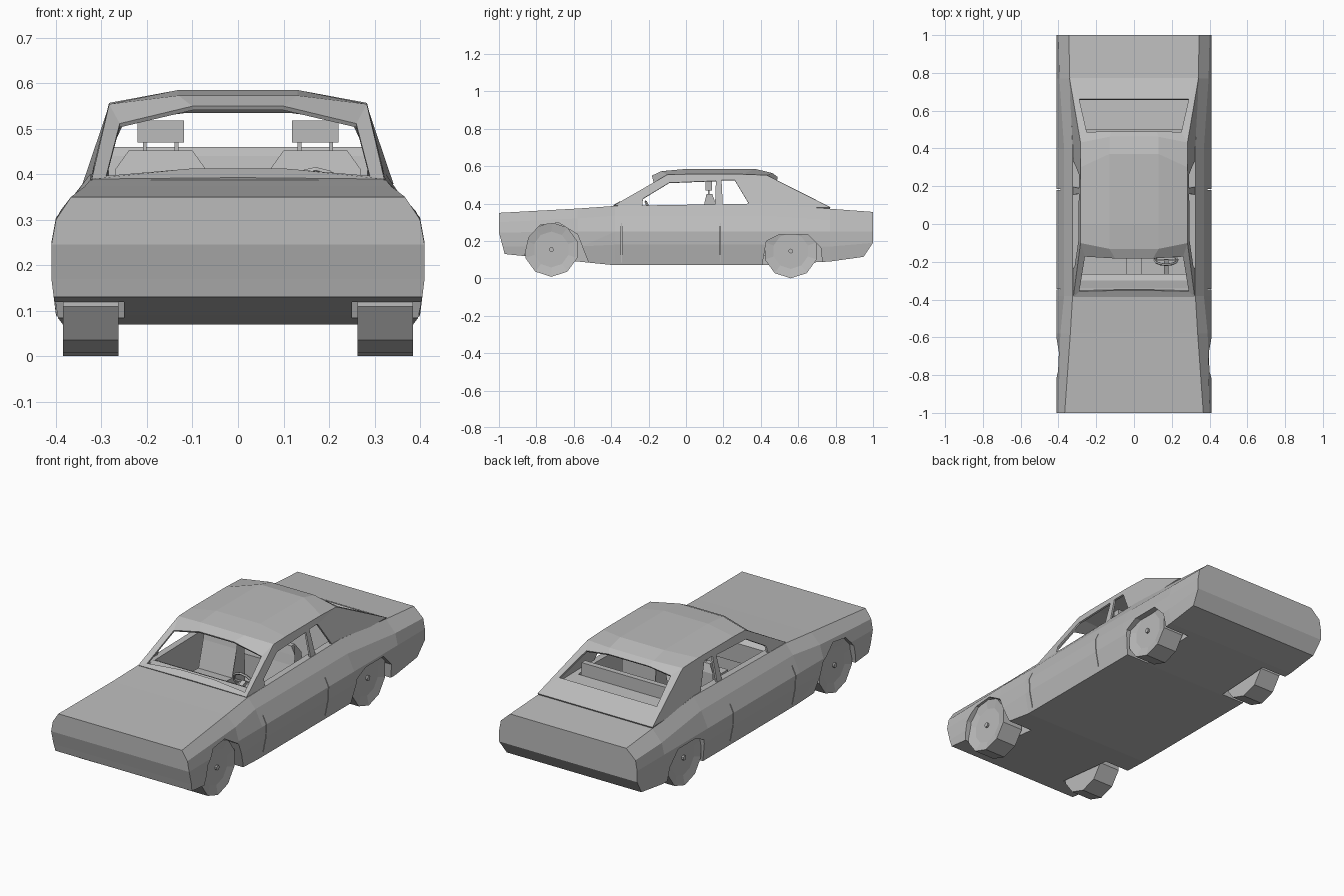
import bpy, bmesh, math
from mathutils import Matrix

if "Cube" in bpy.data.objects:
    bpy.data.objects.remove(bpy.data.objects["Cube"])

grey = bpy.data.materials.new("light_grey")
grey.diffuse_color = (0.5, 0.5, 0.5, 1)
grey.use_nodes = True
grey.node_tree.nodes["Principled BSDF"].inputs["Base Color"].default_value = grey.diffuse_color


def finish(name, bm, merge=0.0):
    if merge:
        bmesh.ops.remove_doubles(bm, verts=bm.verts, dist=merge)
    bmesh.ops.recalc_face_normals(bm, faces=bm.faces)
    me = bpy.data.meshes.new(name)
    bm.to_mesh(me)
    bm.free()
    me.materials.append(grey)
    ob = bpy.data.objects.new(name, me)
    bpy.context.collection.objects.link(ob)
    return ob


def prism(name, pts, x0, x1, taper=None):
    """Side outline (y, z) extruded from x0 to x1; taper = (height, factor)."""
    bm = bmesh.new()
    a = [bm.verts.new((x0, y, z)) for y, z in pts]
    b = [bm.verts.new((x1, y, z)) for y, z in pts]
    n = len(pts)
    bm.faces.new(a)
    bm.faces.new(b[::-1])
    for i in range(n):
        j = (i + 1) % n
        bm.faces.new((a[i], b[i], b[j], a[j]))
    if taper:
        c = (x0 + x1) / 2
        for v in bm.verts:
            if v.co.z > taper[0]:
                v.co.x = c + (v.co.x - c) * taper[1]
    return finish(name, bm)


def box(name, x0, x1, y0, y1, z0, z1):
    return prism(name, [(y0, z0), (y1, z0), (y1, z1), (y0, z1)], x0, x1)


def cut(ob, cutter):
    cutter.hide_render = True
    m = ob.modifiers.new("cut", 'BOOLEAN')
    m.operation, m.solver, m.object = 'DIFFERENCE', 'EXACT', cutter
    dg = bpy.context.evaluated_depsgraph_get()
    me = bpy.data.meshes.new_from_object(ob.evaluated_get(dg))
    ob.modifiers.clear()
    ob.data = me
    bpy.data.objects.remove(cutter)


# Lower body: half sections lofted along y, each point (x, z, y offset)
stations = [
    (-1.0, [(.405, .13, .03), (.41, .17, .02), (.41, .245, 0), (.40, .30, 0), (.367, .35, 0)]),
    (-.58, [(.40, .09, 0), (.41, .17, 0), (.41, .25, 0), (.39, .32, 0), (.337, .373, 0)]),
    (-.38, [(.385, .07, 0), (.407, .18, 0), (.41, .25, 0), (.37, .335, 0), (.325, .387, 0)]),
    (.40, [(.385, .07, 0), (.407, .18, 0), (.41, .25, 0), (.37, .335, 0), (.325, .40, 0)]),
    (.77, [(.40, .09, 0), (.41, .17, 0), (.41, .25, 0), (.395, .31, 0), (.34, .372, 0)]),
    (1.0, [(.40, .115, -.05), (.41, .19, 0), (.41, .25, 0), (.40, .305, 0), (.345, .355, 0)]),
]
bm = bmesh.new()
rings = []
for y, sec in stations:
    ring = [bm.verts.new((x, y + d, z)) for x, z, d in sec]
    ring += [bm.verts.new((-x, y + d, z)) for x, z, d in reversed(sec)]
    rings.append(ring)
for r, s in zip(rings, rings[1:]):
    for i in range(10):
        j = (i + 1) % 10
        bm.faces.new((r[i], r[j], s[j], s[i]))
for r in (rings[0], rings[-1]):
    for i in range(4):
        bm.faces.new((r[i], r[i + 1], r[8 - i], r[9 - i]))
body = finish("body", bm)

# Cabin tub, wheel arches and door shut lines
cut(body, box("tub_cutter", -.29, .29, -.34, .50, .12, .6))
front_arch = [(-.865, .03), (-.86, .13), (-.84, .22), (-.78, .285), (-.68, .297),
              (-.58, .235), (-.50, .03)]
rear_arch = [(.40, .03), (.43, .20), (.50, .235), (.65, .235), (.72, .165), (.735, .03)]
for s in (-1, 1):
    for outline in (front_arch, rear_arch):
        cut(body, prism("arch_cutter", outline, s * .25, s * .5))
    for y, top in ((-.345, .30), (.183, .31)):
        cut(body, box("seam_cutter", s * .388, s * .5, y - .002, y + .002, .085, top))

# Greenhouse: right half as sheets, mirrored, then thickened
def side(y, z):
    return (.28 + .04 * (.55 - z) / .165 + .016 * max(0, (y - .43) / .34), y, z)

roof = [
    [(.28, -.10, .55), (.13, -.13, .568), (0, -.13, .568)],
    [(.28, 0, .553), (.13, 0, .58), (0, 0, .58)],
    [(.28, .30, .553), (.13, .37, .58), (0, .37, .58)],
    [(.28, .43, .548), (.13, .46, .558), (0, .46, .558)],
]
wind = [(.26, -.17, .507), (.10, -.18, .545), (0, -.18, .545)]
back = [(.25, .485, .52), (.12, .487, .538), (0, .487, .538)]
polys = []
rows = [wind] + roof + [back]
for a, b in zip(rows, rows[1:]):
    for i in range(2):
        polys.append([a[i], a[i + 1], b[i + 1], b[i]])
cowl_in, cowl_out = (.29, -.355, .392), (.32, -.385, .385)
deck_in, deck_out = (.29, .66, .432), (.34, .77, .375)
polys += [
    [roof[0][0], wind[0], cowl_in, cowl_out],
    [cowl_in, (.10, -.35, .408), (0, -.35, .408), (0, -.385, .388), cowl_out],
    [roof[3][0], back[0], deck_in, deck_out],
    [deck_in, (0, .66, .432), (0, .77, .375), deck_out],
]
# side pillars and window rail as outlines in (y, z)
for outline in (
    [(-.385, .385), (-.10, .55), (-.09, .51), (-.23, .425), (-.235, .38)],
    [(-.10, .55), (0, .553), (.30, .553), (.43, .548), (.26, .525), (.19, .525),
     (.16, .52), (-.09, .51)],
    [(.155, .385), (.16, .52), (.19, .525), (.197, .385)],
    [(.26, .525), (.43, .548), (.77, .375), (.335, .375), (.335, .40)],
):
    polys.append([side(y, z) for y, z in outline])
bm = bmesh.new()
for p in polys:
    for s in (1, -1):
        bm.faces.new([bm.verts.new((s * x, y, z)) for x, y, z in p])
green = finish("roof_and_pillars", bm, merge=.003)
m = green.modifiers.new("thickness", 'SOLIDIFY')
m.thickness, m.offset = .01, 0

# Wheels: ten-sided tyre with recessed rim and hub
def wheel(name, s, y, r):
    bm = bmesh.new()
    bmesh.ops.create_cone(bm, cap_ends=True, segments=10, radius1=r, radius2=r, depth=.122)
    bm.normal_update()
    cap = [f for f in bm.faces if f.normal.z > .9]
    bmesh.ops.inset_region(bm, faces=cap, thickness=.05)
    bmesh.ops.translate(bm, verts=cap[0].verts[:], vec=(0, 0, -.01))
    bmesh.ops.create_cone(bm, cap_ends=True, segments=8, radius1=.013, radius2=.013,
                          depth=.02, matrix=Matrix.Translation((0, 0, .051)))
    bmesh.ops.rotate(bm, verts=bm.verts, matrix=Matrix.Rotation(math.pi / 10, 3, 'Z'))
    bmesh.ops.rotate(bm, verts=bm.verts, matrix=Matrix.Rotation(s * math.pi / 2, 3, 'Y'))
    low = min(v.co.z for v in bm.verts)
    bmesh.ops.translate(bm, verts=bm.verts, vec=(s * .324, y, -low + (.008 if y < 0 else 0)))
    finish(name, bm)

for s, label in ((-1, "right"), (1, "left")):
    wheel("front_wheel_" + label, s, -.72, .146)
    wheel("rear_wheel_" + label, s, .56, .146)
    # Front seat with headrest on two posts
    c = s * .17
    prism("front_seat_" + label, [(-.10, .12), (-.10, .23), (.05, .22), (.09, .36), (.10, .41),
                                  (.11, .452), (.14, .452), (.155, .41), (.16, .12)],
          c - .10, c + .10, taper=(.42, .7))
    box("headrest_" + label, c - .051, c + .051, .105, .14, .47, .518)
    for d in (-.035, .035):
        box("headrest_post_" + label, c + d - .004, c + d + .004, .118, .126, .44, .475)

# Rear bench, dashboard, console and gear lever
prism("rear_bench", [(.28, .12), (.28, .24), (.42, .23), (.455, .44), (.47, .46), (.50, .46),
                     (.505, .12)], -.285, .285, taper=(.45, .95))
prism("dashboard", [(-.345, .25), (-.345, .385), (-.30, .392), (-.265, .375), (-.27, .27)],
      -.288, .288)
box("console", -.04, .04, -.30, .10, .12, .20)
box("gear_lever", -.008, .008, -.16, -.144, .19, .29)

# Steering wheel and column
bpy.ops.mesh.primitive_torus_add(major_segments=12, minor_segments=5, major_radius=.06,
                                 minor_radius=.007, location=(.17, -.19, .355),
                                 rotation=(math.radians(-65), 0, 0))
rim = bpy.context.object
rim.name = "steering_wheel"
rim.data.materials.append(grey)
prism("steering_column", [(-.28, .30), (-.28, .325), (-.19, .363), (-.186, .345)], .158, .182)
box("steering_spoke", .11, .23, -.193, -.187, .35, .36)
